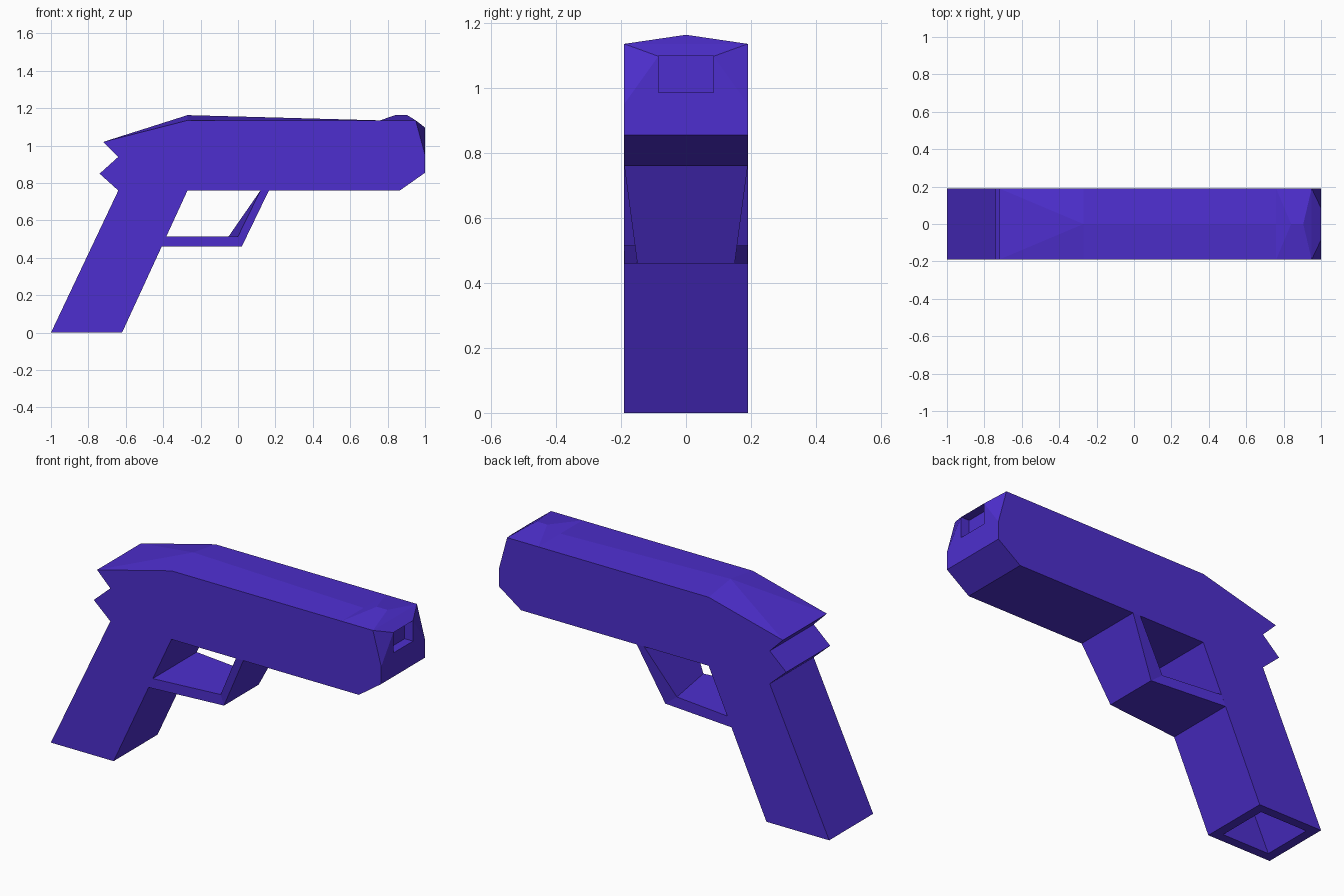
import bpy, bmesh
from mathutils import Vector

if "Cube" in bpy.data.objects:
    bpy.data.objects.remove(bpy.data.objects["Cube"])

mat = bpy.data.materials.new("violet")
mat.diffuse_color = (0.075, 0.028, 0.62, 1)
mat.use_nodes = True
mat.node_tree.nodes["Principled BSDF"].inputs["Base Color"].default_value = mat.diffuse_color
W = 0.19  # half width


def finish(bm, name):
    bmesh.ops.recalc_face_normals(bm, faces=bm.faces)
    me = bpy.data.meshes.new(name)
    bm.to_mesh(me)
    bm.free()
    me.materials.append(mat)
    ob = bpy.data.objects.new(name, me)
    bpy.context.collection.objects.link(ob)
    return ob


def recess(bm, face, rim, offset):
    """Leave a rim around a face and push its middle inwards."""
    if rim:
        bmesh.ops.inset_region(bm, faces=[face], thickness=rim, use_even_offset=True)
    edge_loop = list(face.verts)
    inner = [bm.verts.new(v.co + Vector(offset)) for v in edge_loop]
    bm.faces.remove(face)
    for i in range(4):
        j = (i + 1) % 4
        bm.faces.new((edge_loop[i], edge_loop[j], inner[j], inner[i]))
    bm.faces.new(inner)


# Body: grip and slide from one side profile
profile = [(-1, 0), (-.62, 0), (-.27, .76), (.865, .76), (1, .855), (1, .95),
           (.95, 1.135), (.76, 1.135), (-.27, 1.135), (-.72, 1.02),
           (-.64, .94), (-.74, .85), (-.64, .76)]
bm = bmesh.new()
L = [bm.verts.new((x, -W, z)) for x, z in profile]
R = [bm.verts.new((x, W, z)) for x, z in profile]
bm.faces.new(L)
bm.faces.new(R[::-1])
strips = {}
for i in range(len(profile)):
    if i not in (5, 6, 7, 8):
        j = (i + 1) % len(profile)
        strips[i] = bm.faces.new((L[j], L[i], R[i], R[j]))

# Top ridge with the front sight
r0, r1, r2, r3, r4 = [bm.verts.new((x, 0, z)) for x, z in
                      [(-.27, 1.163), (.76, 1.135), (.84, 1.163), (.905, 1.163), (.95, 1.135)]]
# Muzzle opening corners
a = [bm.verts.new((1, s * .085, 1.097)) for s in (-1, 1)]
b = [bm.verts.new((1, s * .085, .985)) for s in (-1, 1)]
for S, m in ((L, 0), (R, 1)):
    for f in ((S[8], S[7], r1, r0), (S[7], S[6], r3, r2), (S[7], r2, r1),
              (S[6], r4, r3), (S[9], r0, S[8]), (S[6], S[5], a[m])):
        bm.faces.new(f)
bm.faces.new((L[9], R[9], r0))
bm.faces.new((L[6], r4, R[6], a[1], a[0]))
bm.faces.new((L[4], R[4], R[5], b[1], b[0], L[5]))
bm.faces.new((L[5], b[0], a[0]))
bm.faces.new((R[5], a[1], b[1]))
muzzle = bm.faces.new((a[0], b[0], b[1], a[1]))
bmesh.ops.recalc_face_normals(bm, faces=bm.faces)
recess(bm, muzzle, 0, (-.05, 0, 0))
recess(bm, strips[0], .05, (.19, 0, .4))   # hollow grip
finish(bm, "pistol_body")

# Trigger guard: sections along its path, narrower at the front corner
sections = [  # half width, outer point, inner point, inner x on the far side
    (.19, (-.41, .46), (-.383, .515), -.383),
    (.15, (.02, .46), (0, .515), -.05),
    (.19, (.165, .76), (.12, .76), .12)]
bm = bmesh.new()
rings = [[bm.verts.new(p) for p in ((o[0], -w, o[1]), (o[0], w, o[1]),
                                    (fx, w, n[1]), (n[0], -w, n[1]))]
         for w, o, n, fx in sections]
for p, q in zip(rings, rings[1:]):
    for i in range(4):
        j = (i + 1) % 4
        bm.faces.new((p[i], p[j], q[j], q[i]))
bm.faces.new(rings[0])
bm.faces.new(rings[-1])
finish(bm, "trigger_guard")
